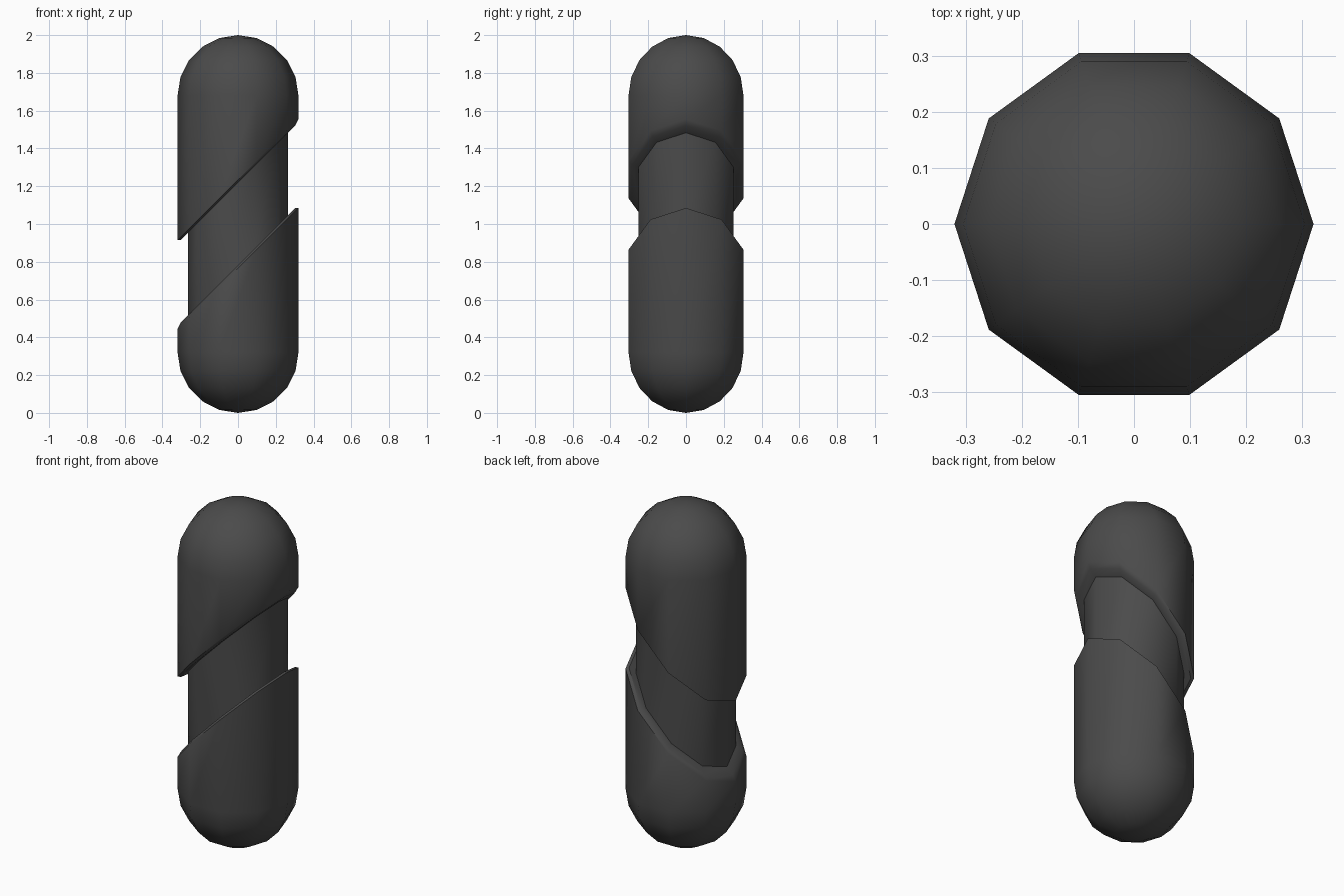
import bpy, bmesh, math

if "Cube" in bpy.data.objects:
    bpy.data.objects.remove(bpy.data.objects["Cube"])

SIDES = 10
R, CORE = 0.32, 0.265

# Half profile as (radius, height, slant): dome rings, wall edge, chamfer, core edge
half = [(R * math.sin(math.radians(18 * i)), R - R * math.cos(math.radians(18 * i)), 0)
        for i in range(1, 6)]
half += [(R, 0.765, 1), (0.302, 0.782, 1), (CORE, 0.782, 1)]
# Upper half is the lower one turned upside down
profile = half + [(r, 2 - z, s) for r, z, s in reversed(half)]

bm = bmesh.new()


def ring(r, z, slant):
    pts = []
    for k in range(SIDES):
        a = 2 * math.pi * k / SIDES
        x, y = r * math.cos(a), r * math.sin(a)
        pts.append(bm.verts.new((x, y, z + slant * x)))
    return pts


# Body with a slanted groove round the middle
rings = [ring(*p) for p in profile]
for a, b in zip(rings, rings[1:]):
    for k in range(SIDES):
        n = (k + 1) % SIDES
        bm.faces.new((a[k], a[n], b[n], b[k]))

# Dome poles
for loop, z in ((rings[0], 0), (rings[-1], 2)):
    pole = bm.verts.new((0, 0, z))
    for k in range(SIDES):
        bm.faces.new((loop[k], loop[(k + 1) % SIDES], pole))
bmesh.ops.recalc_face_normals(bm, faces=bm.faces)

mesh = bpy.data.meshes.new("capsule_body")
bm.to_mesh(mesh)
bm.free()
body = bpy.data.objects.new("capsule_body", mesh)
bpy.context.collection.objects.link(body)

# Dark finish
mat = bpy.data.materials.new("dark_grey")
mat.diffuse_color = (0.07, 0.07, 0.07, 1)
mat.use_nodes = True
mat.node_tree.nodes["Principled BSDF"].inputs["Base Color"].default_value = mat.diffuse_color
mesh.materials.append(mat)

# Smooth sides, crisp groove edges
bpy.context.view_layer.objects.active = body
body.select_set(True)
bpy.ops.object.shade_smooth_by_angle(angle=math.radians(40))
